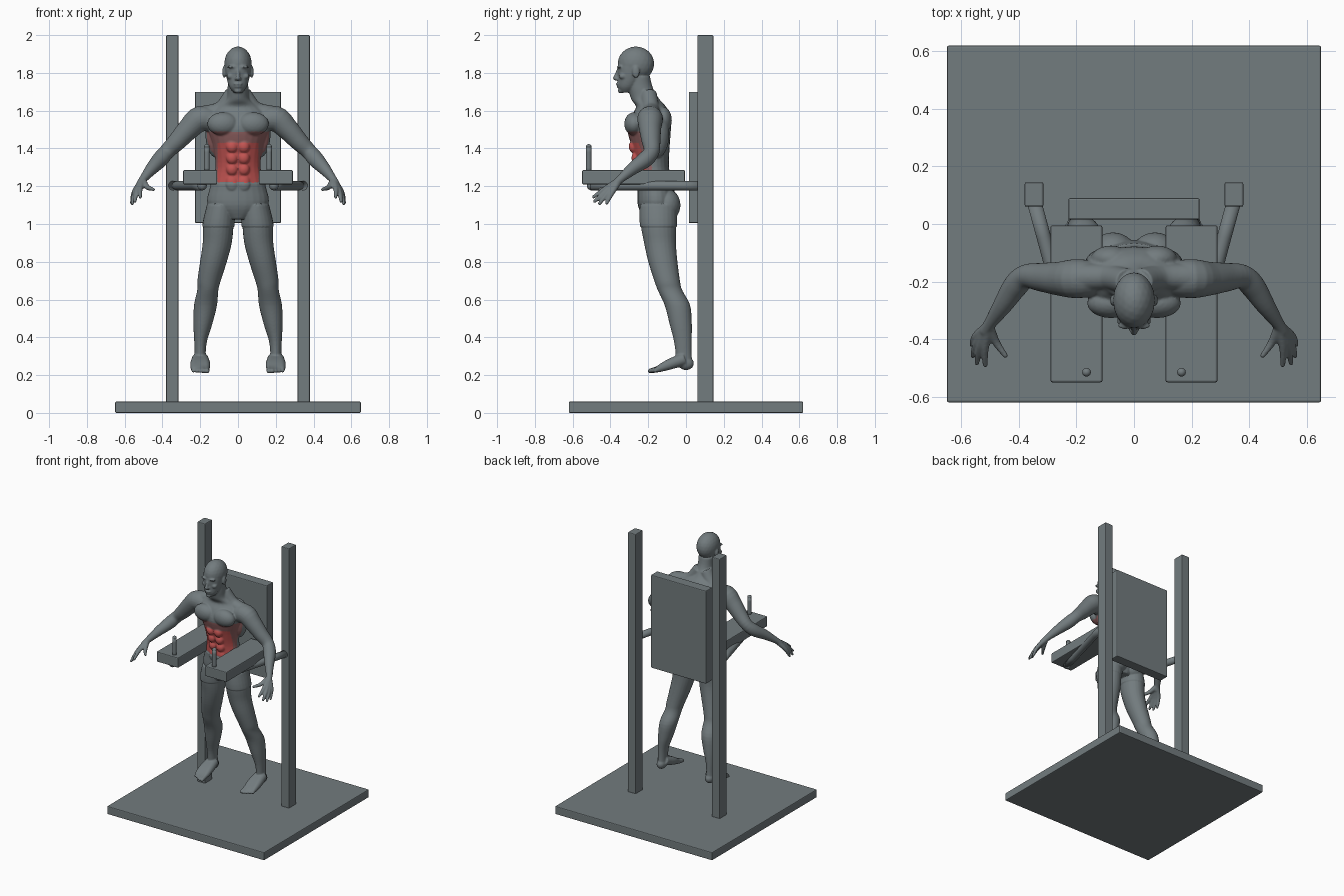
import bpy, bmesh, math
from mathutils import Vector, Matrix

cube = bpy.data.objects.get("Cube")
if cube:
    bpy.data.objects.remove(cube, do_unlink=True)


def material(name, colour):
    mat = bpy.data.materials.new(name)
    mat.use_nodes = True
    mat.diffuse_color = (*colour, 1)
    mat.node_tree.nodes["Principled BSDF"].inputs["Base Color"].default_value = (*colour, 1)
    return mat


GREY = material("slate grey", (.17, .2, .21))
RED = material("worked muscle red", (.55, .09, .085))
SOFT = material("secondary muscle red", (.28, .12, .12))


def make_object(name, bm, *mats):
    bmesh.ops.recalc_face_normals(bm, faces=bm.faces)
    mesh = bpy.data.meshes.new(name)
    bm.to_mesh(mesh)
    bm.free()
    obj = bpy.data.objects.new(name, mesh)
    bpy.context.collection.objects.link(obj)
    for mat in mats:
        mesh.materials.append(mat)
    return obj


def box(name, low, high, bevel=.006):
    low, high = Vector(low), Vector(high)
    bm = bmesh.new()
    size = Matrix.Diagonal((*(high - low), 1))
    bmesh.ops.create_cube(bm, size=1, matrix=Matrix.Translation((low + high) / 2) @ size)
    bmesh.ops.bevel(bm, geom=bm.edges[:], offset=bevel, segments=2, affect='EDGES', profile=.5)
    return make_object(name, bm, GREY)


def spline(rows, steps=4):
    """Smoothly interpolate rows of numbers."""
    rows = [Vector(r) for r in rows]
    out = []
    for i in range(len(rows) - 1):
        a, b = rows[max(i - 1, 0)], rows[i]
        c, d = rows[i + 1], rows[min(i + 2, len(rows) - 1)]
        for k in range(steps):
            t = k / steps
            out.append(b + (c - a) * (t / 2) + (a * 2 - b * 5 + c * 4 - d) * (t * t / 2)
                       + (b * 3 - a - c * 3 + d) * (t ** 3 / 2))
    return out + [rows[-1]]


def skin(bm, rings, side):
    loops = [[bm.verts.new((p[0] * side, p[1], p[2])) for p in ring] for ring in rings]
    n = len(loops[0])
    for a, b in zip(loops, loops[1:]):
        for i in range(n):
            bm.faces.new((a[i], a[(i + 1) % n], b[(i + 1) % n], b[i]))
    bm.faces.new(loops[0])
    bm.faces.new(loops[-1])


CIRCLE = [(math.cos(k * math.tau / 24), math.sin(k * math.tau / 24)) for k in range(24)]


def column(bm, rows, side=1):
    """Level oval sections: centre x, front y, back y, height, half width."""
    skin(bm, [[(x + w * c, (f + b) / 2 + (b - f) / 2 * s, z) for c, s in CIRCLE]
              for x, f, b, z, w in spline(rows)], side)


def tube(bm, rows, side=1):
    """Round sections along a path: x, y, z, radius, with a rounded tip."""
    rows = spline(rows)
    points = [Vector(r[:3]) for r in rows]
    rings = []
    for i, p in enumerate(points):
        along = points[min(i + 1, len(points) - 1)] - points[max(i - 1, 0)]
        turn = along.to_track_quat('Z', 'Y')
        rings.append([p + turn @ Vector((c, s, 0)) * rows[i][3] for c, s in CIRCLE])
    skin(bm, rings, side)
    blob(bm, points[-1], [rows[-1][3]] * 3, side)


def blob(bm, centre, radii, side=1):
    place = Matrix.Translation((centre[0] * side, centre[1], centre[2]))
    bmesh.ops.create_icosphere(bm, subdivisions=3, radius=1,
                               matrix=place @ Matrix.Diagonal((*radii, 1)))


# Frame: base, back pad, posts, arm pads, support bars and grips
box("base_plate", (-.65, -.62, 0), (.65, .62, .06))
box("back_pad", (-.228, .015, 1.005), (.228, .09, 1.7))
for side, label in ((1, "left"), (-1, "right")):
    def mirrored_box(part, low, high):
        xs = sorted((low[0] * side, high[0] * side))
        box(label + part, (xs[0], *low[1:]), (xs[1], *high[1:]))
    mirrored_box("_post", (.315, .06, .055), (.38, .145, 2))
    mirrored_box("_arm_pad", (.11, -.55, 0 + 1.21), (.29, -.005, 1.285))
    for part, path in (
            ("_support_bar", [(.345, .07, 1.203, .025), (.19, -.5, 1.203, .025)]),
            ("_hand_grip", [(.165, -.515, 1.27, .015), (.165, -.515, 1.408, .015)])):
        bm = bmesh.new()
        tube(bm, path, side)
        obj = make_object(label + part, bm, GREY)
        for poly in obj.data.polygons:
            poly.use_smooth = True

# Figure: torso, neck and head
bm = bmesh.new()
column(bm, [
    (0, -.22, -.08, 1.03, .06), (0, -.25, -.06, 1.1, .155), (0, -.252, -.07, 1.2, .142),
    (0, -.26, -.09, 1.3, .12), (0, -.285, -.087, 1.4, .13), (0, -.31, -.08, 1.5, .16),
    (0, -.29, -.08, 1.57, .17), (0, -.265, -.105, 1.62, .12), (0, -.29, -.14, 1.66, .065),
    (0, -.305, -.175, 1.72, .055), (0, -.3, -.19, 1.78, .055)])
column(bm, [(0, -.345, -.29, 1.695, .022), (0, -.36, -.26, 1.725, .046),
            (0, -.361, -.23, 1.77, .06), (0, -.363, -.2, 1.83, .068),
            (0, -.35, -.19, 1.87, .066)])
blob(bm, (0, -.265, 1.848), (.073, .097, .092))
tube(bm, [(0, -.36, 1.815, .008), (0, -.368, 1.79, .01), (0, -.374, 1.772, .013)])
blob(bm, (0, -.36, 1.742), (.024, .011, .007))
blob(bm, (0, -.357, 1.727), (.02, .01, .006))
blob(bm, (0, -.345, 1.705), (.02, .016, .014))

for side in (1, -1):
    # Face
    blob(bm, (.03, -.352, 1.832), (.027, .014, .008), side)
    blob(bm, (.04, -.335, 1.782), (.02, .02, .016), side)
    blob(bm, (.01, -.365, 1.768), (.009, .01, .008), side)
    blob(bm, (.073, -.265, 1.805), (.01, .02, .033), side)
    # Chest, back, abdomen and hip muscles
    blob(bm, (.08, -.275, 1.53), (.083, .052, .062), side)
    blob(bm, (.115, -.15, 1.48), (.058, .062, .13), side)
    blob(bm, (.08, -.12, 1.55), (.07, .045, .07), side)
    blob(bm, (.073, -.1, 1.1), (.075, .066, .08), side)
    for z, y in ((1.41, -.277), (1.35, -.263), (1.29, -.25)):
        blob(bm, (.031, y, z), (.031, .026, .034), side)
    blob(bm, (.03, -.24, 1.22), (.034, .022, .05), side)
    tube(bm, [(.025, -.2, 1.69, .045), (.09, -.185, 1.605, .045),
              (.19, -.185, 1.575, .05)], side)
    # Arm
    tube(bm, [(.12, -.19, 1.545, .06), (.2, -.19, 1.557, .068), (.26, -.19, 1.505, .059),
              (.32, -.185, 1.44, .05), (.375, -.182, 1.385, .042),
              (.412, -.215, 1.342, .043), (.455, -.28, 1.295, .034),
              (.5, -.345, 1.24, .022), (.515, -.37, 1.215, .022)], side)
    # Fingers and thumb, spreading from the wrist
    wrist = (.505, -.355, 1.23, .019)
    for knuckle, tip in (
            ((.518, -.43, 1.185), (.517, -.49, 1.143)),
            ((.535, -.425, 1.175), (.546, -.483, 1.12)),
            ((.545, -.41, 1.168), (.56, -.458, 1.108)),
            ((.55, -.39, 1.168), (.563, -.42, 1.11)),
            ((.48, -.41, 1.195), (.447, -.457, 1.183))):
        tube(bm, [wrist, (*knuckle, .014), (*tip, .009)], side)
    # Leg
    column(bm, [
        (.09, -.24, -.055, 1.1, .07), (.103, -.24, -.052, 1, .08),
        (.11, -.222, -.053, .9, .077), (.13, -.2, -.045, .8, .071),
        (.153, -.168, -.032, .7, .062), (.16, -.15, -.02, .65, .056),
        (.172, -.113, .022, .57, .061), (.186, -.087, .031, .47, .05),
        (.198, -.064, .03, .38, .034), (.2, -.055, .03, .31, .029),
        (.2, -.05, .035, .25, .03)], side)
    # Foot with five toes
    blob(bm, (.2, 0, .262), (.032, .042, .036), side)
    for i in range(5):
        spread = (i - 2) * .016
        reach = -.19 + max(i - 1, 0) * .009
        tube(bm, [(.2 + spread / 3, -.01, .285, .034),
                  (.2 + spread * .8, -.09, .256, .028),
                  (.2 + spread, -.145, .233, .018),
                  (.2 + spread * 1.15, reach, .222, .013 - i * .001)], side)

# Fuse the figure into one smooth skin
body = make_object("body", bm, GREY)
remesh = body.modifiers.new("fuse", 'REMESH')
remesh.mode = 'VOXEL'
remesh.voxel_size = .005
smooth = body.modifiers.new("soften", 'SMOOTH')
smooth.factor, smooth.iterations = .5, 5
fused = bpy.data.meshes.new_from_object(
    body.evaluated_get(bpy.context.evaluated_depsgraph_get()))
body.modifiers.clear()
body.data = fused
fused.materials.clear()
for mat in (GREY, RED, SOFT):
    fused.materials.append(mat)

# Raise the shorts slightly from the skin
raised = [(v, v.normal.copy()) for v in fused.vertices
          if .985 < v.co.z < 1.215 and abs(v.co.x) < .3]
for vert, normal in raised:
    vert.co += normal * .005

# Colour the worked abdominal muscles
for poly in fused.polygons:
    poly.use_smooth = True
    x, y, z = poly.center
    poly.material_index = 0
    if abs(x) < .175 and y < -.18 and 1.22 < z < 1.49:
        core = abs(x) < .108 and z < 1.43
        poly.material_index = 1 if core else 2
